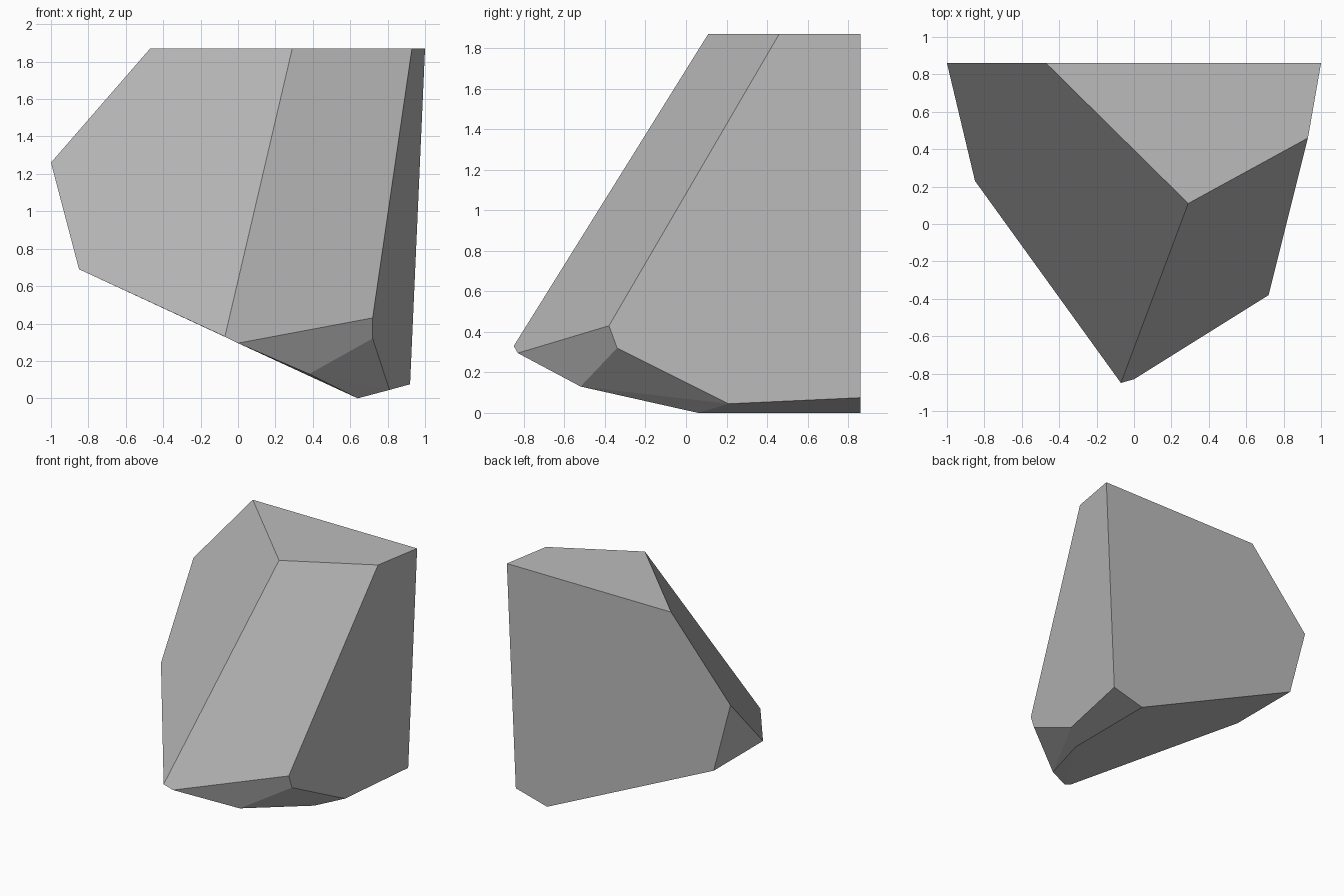
import bpy
import bmesh
from math import radians

# Remove the default cube if the scene has it
default = bpy.data.objects.get("Cube")
if default:
    bpy.data.objects.remove(default, do_unlink=True)


def flat_material(name, colour):
    """One plain matte colour for viewport and render."""
    mat = bpy.data.materials.new(name)
    mat.use_nodes = True
    mat.diffuse_color = colour
    shader = mat.node_tree.nodes["Principled BSDF"]
    shader.inputs["Base Color"].default_value = colour
    return mat


def convex_stone(name, corners, material):
    """Wrap the corners in a hull and merge coplanar triangles into facets."""
    bm = bmesh.new()
    for corner in corners:
        bm.verts.new(corner)
    bmesh.ops.convex_hull(bm, input=bm.verts[:])
    bmesh.ops.dissolve_limit(bm, angle_limit=radians(4),
                             verts=bm.verts[:], edges=bm.edges[:])
    bmesh.ops.recalc_face_normals(bm, faces=bm.faces[:])
    mesh = bpy.data.meshes.new(name)
    bm.to_mesh(mesh)
    bm.free()
    mesh.materials.append(material)
    stone = bpy.data.objects.new(name, mesh)
    bpy.context.collection.objects.link(stone)
    return stone


TOP = 1.87    # height of the flat top
BACK = 0.86   # depth of the flat back

# Flat top outline
top = [(-0.47, BACK, TOP), (0.29, 0.11, TOP), (0.93, 0.46, TOP), (1, BACK, TOP)]

# Remaining corners of the flat back
back = [(-1, BACK, 1.26), (-0.85, BACK, 0.69), (0.64, BACK, 0), (0.92, BACK, 0.075)]

# Front nose and the chipped facets beneath it
nose = [(-0.85, 0.23, 0.69), (-0.07, -0.85, 0.33), (0, -0.83, 0.295)]
chips = [(0.72, -0.38, 0.43), (0.72, -0.34, 0.32), (0.38, -0.52, 0.13),
         (0.81, 0.21, 0.045), (0.64, 0.06, 0)]

grey = flat_material("stone grey", (0.5, 0.5, 0.5, 1))
convex_stone("rock", top + back + nose + chips, grey)
